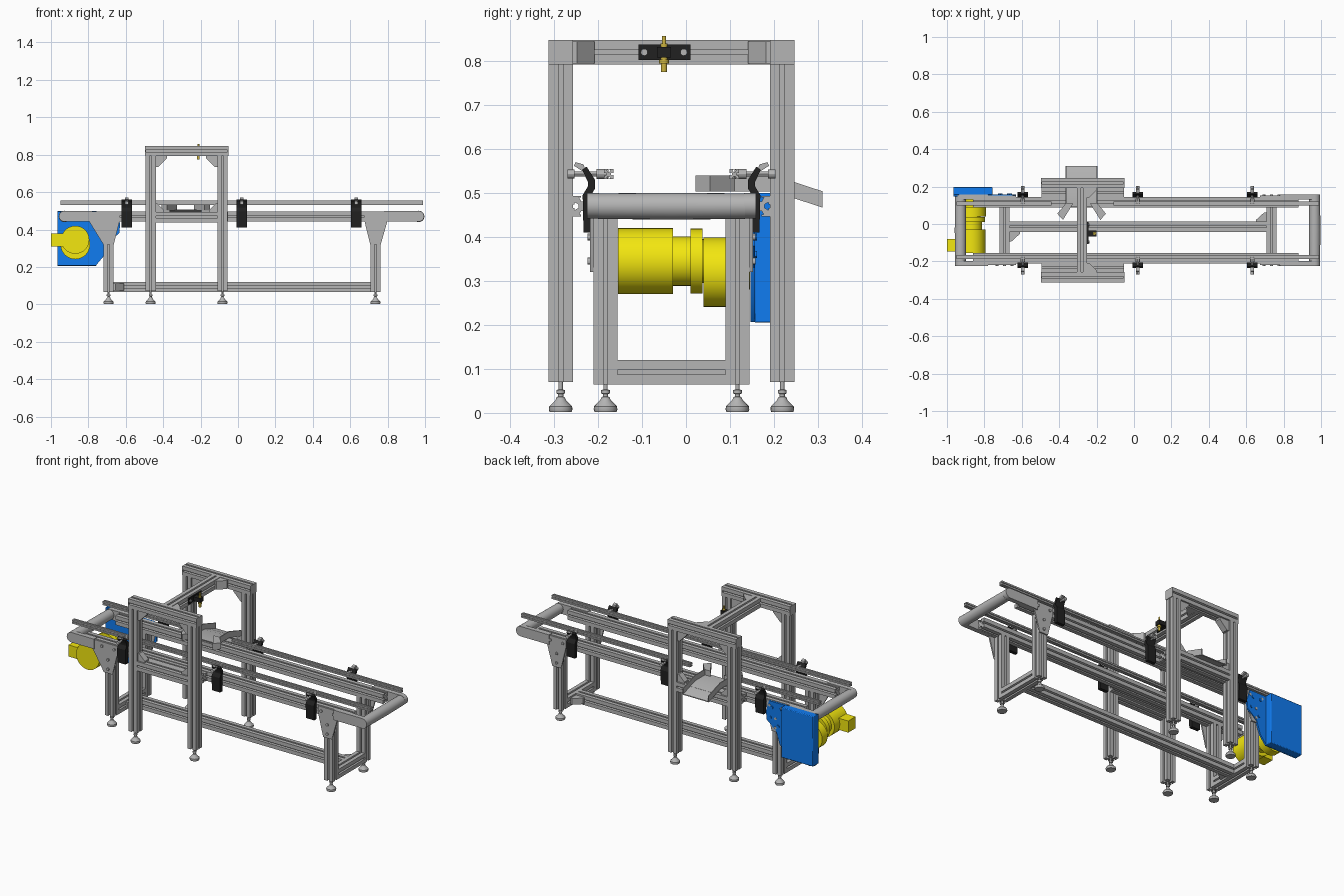
import bpy, bmesh, math

if "Cube" in bpy.data.objects:
    bpy.data.objects.remove(bpy.data.objects["Cube"])

C = -0.033   # centre line of the conveyor in y
S = 0.055    # extrusion size


def material(name, rgb):
    m = bpy.data.materials.new(name)
    m.diffuse_color = (*rgb, 1)
    m.use_nodes = True
    m.node_tree.nodes["Principled BSDF"].inputs["Base Color"].default_value = m.diffuse_color
    return m


GREY = material("grey", (0.46, 0.46, 0.46))
BLUE = material("blue", (0.005, 0.2, 0.88))
YELLOW = material("yellow", (0.9, 0.8, 0.005))
BLACK = material("black", (0.015, 0.015, 0.015))
BRASS = material("brass", (0.6, 0.45, 0.05))


def place(axis, a, b, t):
    return {"x": (t, a, b), "y": (a, t, b), "z": (a, b, t)}[axis]


def finish(name, bm, mat):
    bmesh.ops.recalc_face_normals(bm, faces=bm.faces[:])
    me = bpy.data.meshes.new(name)
    bm.to_mesh(me)
    bm.free()
    for p in me.polygons:
        p.use_smooth = True
    me.set_sharp_from_angle(angle=math.radians(30))
    me.materials.append(mat or GREY)
    ob = bpy.data.objects.new(name, me)
    bpy.context.collection.objects.link(ob)
    return ob


def prism(name, axis, pts, lo, hi, mat=None):
    bm = bmesh.new()
    r = [[bm.verts.new(place(axis, a, b, t)) for a, b in pts] for t in (lo, hi)]
    n = len(pts)
    bm.faces.new(r[0])
    bm.faces.new(r[1])
    for i in range(n):
        j = (i + 1) % n
        bm.faces.new((r[0][i], r[0][j], r[1][j], r[1][i]))
    return finish(name, bm, mat)


def box(name, x0, x1, y0, y1, z0, z1, mat=None):
    return prism(name, "z", [(x0, y0), (x1, y0), (x1, y1), (x0, y1)], z0, z1, mat)


def lathe(name, axis, c, prof, mat=None, n=24):
    """Stack of rings (radius, position) along an axis, capped at both ends."""
    bm = bmesh.new()
    rings = [[bm.verts.new(place(axis, c[0] + r * math.cos(2 * math.pi * k / n),
                                 c[1] + r * math.sin(2 * math.pi * k / n), t))
              for k in range(n)] for r, t in prof]
    for p, q in zip(rings, rings[1:]):
        for i in range(n):
            j = (i + 1) % n
            bm.faces.new((p[i], p[j], q[j], q[i]))
    bm.faces.new(rings[0])
    bm.faces.new(rings[-1])
    return finish(name, bm, mat)


def rod(name, axis, c, lo, hi, r, mat=None, n=24):
    return lathe(name, axis, c, [(r, lo), (r, hi)], mat, n)


def beam(name, axis, c, lo, hi, s=S):
    """Slotted aluminium extrusion."""
    h, m, l, w, d = 0.5 * s, 0.09 * s, 0.09 * s, 0.19 * s, 0.27 * s
    side = [(h, -h), (h, -m), (h - l, -m), (h - l, -w), (h - d, -m),
            (h - d, m), (h - l, w), (h - l, m), (h, m)]
    pts = []
    for _ in range(4):
        pts += side
        side = [(-b, a) for a, b in side]
    return prism(name, axis, [(c[0] + a, c[1] + b) for a, b in pts], lo, hi)


def gusset(name, axis, p, da, db, mid, width=0.036):
    a, b = p
    prism(name, axis, [(a, b), (a + da, b), (a + da, b + db * 0.2),
                       (a + da * 0.2, b + db), (a, b + db)], mid - width / 2, mid + width / 2)


def foot(name, x, y):
    lathe(name, "z", (x, y), [(0.025, 0.002), (0.027, 0.008), (0.026, 0.015), (0.012, 0.029), (0.009, 0.036),
                              (0.006, 0.037), (0.006, 0.043), (0.01, 0.044), (0.01, 0.052),
                              (0.005, 0.053), (0.005, 0.08)], None, 20)


def stadium(x0, x1, z0, z1, flip):
    r, zc = (z1 - z0) / 2, (z0 + z1) / 2
    arc = [(r * math.cos(t), r * math.sin(t)) for t in
           [math.radians(-90 + 15 * k) for k in range(13)]]
    pts = [(x0, z0)] + [(x1 - r + a, zc + b) for a, b in arc] + [(x0, z1)]
    return [(-a, b) for a, b in pts] if flip else pts


# conveyor: rails, legs, end arms, leg plates, guide clamps
for s, side in ((-1, "front"), (1, "rear")):
    y = C + s * 0.15
    out = C + s * 0.1775
    beam(f"{side}_conveyor_rail", "x", (y, 0.47), -0.86, 0.88)
    for x, e, end in ((-0.692, -1, "left"), (0.735, 1, "right")):
        beam(f"{side}_{end}_leg", "z", (x, y), 0.065, 0.443)
        foot(f"{side}_{end}_foot", x, y)
        tip = 0.995 if e > 0 else 0.957
        prism(f"{side}_{end}_roller_arm", "y", stadium(0.78, tip, 0.442, 0.5, e < 0),
              C + s * 0.165, C + s * 0.192)
        xs = (-0.80, -0.632) if e < 0 else (0.675, 0.80)
        prism(f"{side}_{end}_leg_plate", "y",
              [(x - 0.028, 0.32), (x + 0.028, 0.32), (xs[1], 0.45), (xs[1], 0.495),
               (xs[0], 0.495), (xs[0], 0.45)], out, out + s * 0.008)
        for dx, z in ((0, 0.345), (0, 0.4), (-0.04, 0.47), (0.04, 0.47)):
            rod("plate_bolt", "y", (x + dx, z), out, out + s * 0.014, 0.008, None, 12)
    spans = [(-0.95, 0.99)] if s < 0 else [(-0.95, -0.44), (-0.11, 0.99)]
    for a, b in spans:
        beam(f"{side}_guide_rail", "x", (C + s * 0.143, 0.543), a, b, 0.022)
    for x in (-0.595, 0.02, 0.632):
        pts = [(0.18, 0.41), (0.2, 0.41), (0.202, 0.495), (0.19, 0.515), (0.19, 0.525),
               (0.203, 0.553), (0.193, 0.56), (0.174, 0.53), (0.174, 0.51), (0.18, 0.5)]
        prism(f"{side}_guide_bracket", "x", [(C + s * a, b) for a, b in pts],
              x - 0.027, x + 0.027, BLACK)
        prism(f"{side}_clamp_lever", "x", [(C + s * a, b) for a, b in
              ((0.195, 0.55), (0.203, 0.55), (0.222, 0.562), (0.218, 0.57), (0.2, 0.565))],
              x - 0.01, x + 0.01)
        lathe(f"{side}_clamp_rod", "y", (x, 0.543),
              [(0.01, C + s * 0.236), (0.01, C + s * 0.22), (0.006, C + s * 0.22),
               (0.006, C + s * 0.17), (0.011, C + s * 0.17), (0.011, C + s * 0.143)], None, 12)

# end rollers
for x, name in ((-0.928, "drive_roller"), (0.966, "tail_roller")):
    lathe(name, "y", (x, 0.47), [(0.015, C - 0.18), (0.015, C - 0.168), (0.029, C - 0.167),
                                 (0.0305, C), (0.029, C + 0.167), (0.015, C + 0.168), (0.015, C + 0.18)])

# lower frame
for x, end in ((-0.692, "left"), (0.735, "right")):
    beam(f"{end}_lower_crossbeam", "y", (x, 0.0925), C - 0.1225, C + 0.1225)
beam("lower_long_beam", "x", (-0.015, 0.0925), -0.665, 0.708)
gusset("lower_gusset", "z", (-0.665, -0.0425), 0.055, -0.05, 0.0925)
gusset("lower_gusset", "z", (0.708, 0.0125), -0.055, 0.05, 0.0925)

# portal frame over the conveyor
for s, side in ((-1, "front"), (1, "rear")):
    y = C + s * 0.252
    for x, e, end in ((-0.467, 1, "left"), (-0.083, -1, "right")):
        beam(f"{side}_{end}_portal_post", "z", (x, y), 0.07, 0.793)
        foot(f"{side}_{end}_portal_foot", x, y)
        gusset("portal_gusset", "y", (x + e * S / 2, 0.793), e * 0.06, -0.06, y)
        gusset("middle_gusset", "y", (x + e * S / 2, 0.493), e * 0.045, 0.045, y)
    beam(f"{side}_portal_top_beam", "x", (y, 0.82), -0.493, -0.056)
    for x in (-0.497, -0.056):
        box("beam_end_cap", x, x + 0.004, y - S / 2, y + S / 2, 0.7925, 0.8475)
    beam(f"{side}_portal_middle_beam", "x", (y, 0.466), -0.44, -0.11)
    # spacer joining the posts to the conveyor rail
    beam(f"{side}_portal_spacer", "x", (C + s * 0.201, 0.47), -0.495, -0.053, 0.047)
    gusset("crossbeam_gusset", "z", (-0.25, y - s * S / 2), 0.05, -s * 0.05, 0.82, 0.05)
    rod("gusset_bolt", "x", (y - s * 0.05, 0.82), -0.25, -0.222, 0.01, None, 12)
beam("portal_crossbeam", "y", (-0.278, 0.82), C - 0.2245, C + 0.2245)

# sensor on the crossbeam
box("sensor_plate", -0.25, -0.244, -0.108, 0.01, 0.802, 0.838, BLACK)
box("sensor_holder", -0.244, -0.2, -0.066, -0.034, 0.808, 0.832, BLACK)
lathe("sensor", "z", (-0.212, -0.05), [(0.007, 0.775), (0.007, 0.795), (0.011, 0.795), (0.011, 0.803),
                                       (0.008, 0.803), (0.008, 0.84), (0.005, 0.84), (0.005, 0.857)], BRASS, 16)
for y in (-0.095, -0.005):
    rod("sensor_bolt", "x", (y, 0.82), -0.25, -0.238, 0.008, None, 12)

# discharge chute with slanted entry wings
floor = [(0.09, 0.503), (0.2, 0.503), (0.31, 0.467)]
prism("chute_floor", "x", floor + [(a, b + 0.005) for a, b in floor[::-1]], -0.365, -0.195)
for x in (-0.365, -0.2):
    prism("chute_wall", "x", floor + [(a, b + 0.037) for a, b in floor[::-1]], x, x + 0.005)
for e in (-1, 1):
    prism("chute_wing", "z", [(-0.28 + e * a, b) for a, b in
          ((0.045, 0.11), (0.085, 0.11), (0.13, 0.055), (0.1, 0.022))], 0.503, 0.54)

# gear motor
mx, mz = -0.87, 0.345
lathe("motor_body", "y", (mx, mz), [(0.075, -0.155), (0.075, -0.03), (0.056, -0.03),
                                    (0.056, 0.01), (0.074, 0.01), (0.074, 0.038), (0.05, 0.038),
                                    (0.05, 0.06)], YELLOW, 40)
lathe("gearbox", "y", (mx, 0.32), [(0.079, 0.04), (0.079, 0.09), (0.04, 0.09), (0.04, 0.145)], YELLOW, 40)
box("motor_terminal_box", -1.0, -0.93, -0.148, -0.08, 0.31, 0.378, YELLOW)

# blue drive cover and mounting plate
prism("drive_mount_plate", "y", [(-0.965, 0.207), (-0.76, 0.207), (-0.72, 0.255), (-0.695, 0.33),
      (-0.635, 0.38), (-0.63, 0.43), (-0.65, 0.495), (-0.965, 0.495)], 0.147, 0.157, BLUE)
cover = box("drive_cover", -0.965, -0.757, 0.155, 0.198, 0.205, 0.5, BLUE)
bev = cover.modifiers.new("bevel", "BEVEL")
bev.width, bev.segments = 0.004, 2
for x, z in ((-0.66, 0.4), (-0.67, 0.46), (-0.71, 0.36), (-0.72, 0.46)):
    rod("cover_bolt", "y", (x, z), 0.155, 0.162, 0.008, BLUE, 12)
